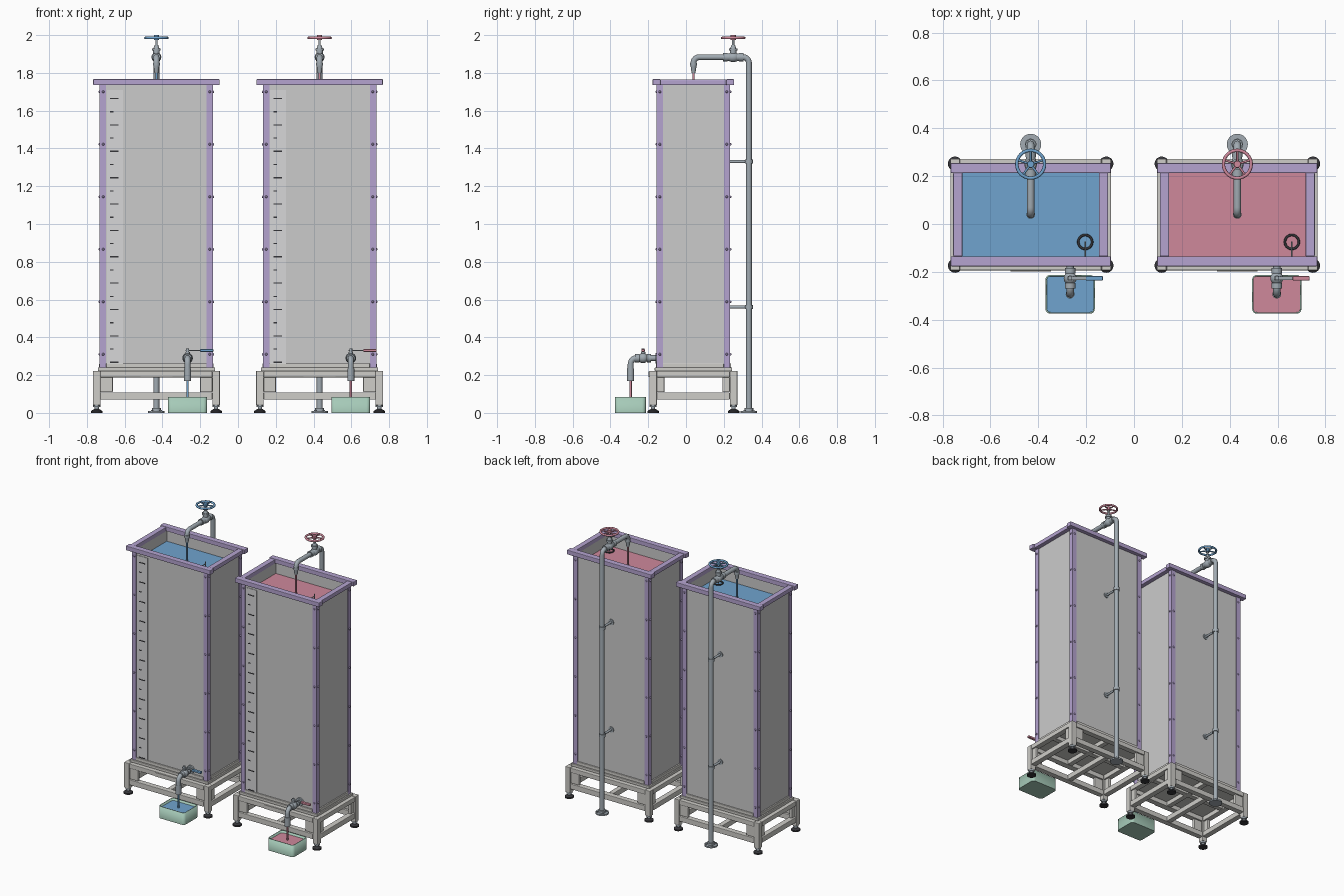
import bpy, bmesh, math
from mathutils import Vector, Matrix

if "Cube" in bpy.data.objects:
    bpy.data.objects.remove(bpy.data.objects["Cube"])

def mat(name, r, g, b):
    m = bpy.data.materials.new(name)
    m.diffuse_color = (r, g, b, 1)
    m.use_nodes = True
    m.node_tree.nodes["Principled BSDF"].inputs["Base Color"].default_value = m.diffuse_color
    return m

PANEL = mat("panel_grey", .60, .60, .60)
FRAME = mat("frame_warm_grey", .62, .61, .58)
PURPLE = mat("lavender", .46, .37, .63)
STEEL = mat("pipe_steel", .36, .41, .45)
DARK = mat("dark_rubber", .035, .035, .04)
STRIP = mat("gauge_strip", .68, .68, .69)
BLUE = mat("blue", .16, .37, .62)
PINK = mat("pink", .62, .25, .33)
GREEN = mat("bucket_green", .38, .59, .48)

def finish(bm, name, m, smooth=False):
    bmesh.ops.recalc_face_normals(bm, faces=bm.faces)
    me = bpy.data.meshes.new(name)
    bm.to_mesh(me)
    bm.free()
    o = bpy.data.objects.new(name, me)
    bpy.context.collection.objects.link(o)
    me.materials.append(m)
    if smooth:
        bpy.context.view_layer.objects.active = o
        bpy.ops.object.select_all(action='DESELECT')
        o.select_set(True)
        bpy.ops.object.shade_smooth_by_angle(angle=math.radians(40))
    return o

def add_box(bm, x0, x1, y0, y1, z0, z1):
    M = Matrix.Translation(((x0 + x1) / 2, (y0 + y1) / 2, (z0 + z1) / 2)) @ \
        Matrix.Diagonal((abs(x1 - x0), abs(y1 - y0), abs(z1 - z0), 1))
    bmesh.ops.create_cube(bm, size=1, matrix=M)

def boxes(name, m, lst, bevel=0):
    bm = bmesh.new()
    for b in lst:
        add_box(bm, *b)
    if bevel:
        bmesh.ops.bevel(bm, geom=bm.edges[:], offset=bevel, segments=2, affect='EDGES', profile=.5)
    return finish(bm, name, m)

def add_cyl(bm, p, q, r, r2=None, n=24):
    p, q = Vector(p), Vector(q)
    d = q - p
    M = Matrix.Translation((p + q) / 2) @ d.to_track_quat('Z', 'Y').to_matrix().to_4x4()
    bmesh.ops.create_cone(bm, cap_ends=True, segments=n, radius1=r,
                          radius2=r if r2 is None else r2, depth=d.length, matrix=M)

def cyls(name, m, lst, n=24):
    bm = bmesh.new()
    for c in lst:
        add_cyl(bm, *c, n=n)
    return finish(bm, name, m, True)

def sphere(name, m, c, r, s=(1, 1, 1)):
    bm = bmesh.new()
    bmesh.ops.create_uvsphere(bm, u_segments=20, v_segments=12, radius=r,
                              matrix=Matrix.Translation(c) @ Matrix.Diagonal((*s, 1)))
    return finish(bm, name, m, True)

def torus(name, m, c, R, r):
    bm = bmesh.new()
    N, K = 40, 10
    v = [[bm.verts.new((c[0] + (R + r * math.cos(b)) * math.cos(a), c[1] + (R + r * math.cos(b)) * math.sin(a),
                        c[2] + r * math.sin(b))) for b in [j * math.tau / K for j in range(K)]]
         for a in [i * math.tau / N for i in range(N)]]
    for i in range(N):
        for j in range(K):
            bm.faces.new((v[i][j], v[(i + 1) % N][j], v[(i + 1) % N][(j + 1) % K], v[i][(j + 1) % K]))
    return finish(bm, name, m, True)

def pipe(name, m, x, yz, r, fillet, n=16):
    """Round tube in a plane of constant x, with filleted corners."""
    P = [Vector(p) for p in yz]
    pts = [P[0]]
    for a, b, c in zip(P, P[1:], P[2:]):
        s, e = b + (a - b).normalized() * fillet, b + (c - b).normalized() * fillet
        ctr = s + e - b
        for i in range(9):
            t = i / 8 * math.pi / 2
            pts.append(ctr + (s - ctr) * math.cos(t) + (e - ctr) * math.sin(t))
    pts.append(P[-1])
    bm = bmesh.new()
    rings = []
    for i, p in enumerate(pts):
        t = (pts[min(i + 1, len(pts) - 1)] - pts[max(i - 1, 0)]).normalized()
        rings.append([bm.verts.new((x + r * math.cos(k * math.tau / n), p.x - t.y * r * math.sin(k * math.tau / n),
                                    p.y + t.x * r * math.sin(k * math.tau / n))) for k in range(n)])
    for a, b in zip(rings, rings[1:]):
        for k in range(n):
            bm.faces.new((a[k], a[(k + 1) % n], b[(k + 1) % n], b[k]))
    bm.faces.new(rings[0])
    bm.faces.new(rings[-1])
    return finish(bm, name, m, True)

def rounded_box(name, m, c, sx, sy, z0, z1, rad, open_top=False):
    bm = bmesh.new()
    add_box(bm, c[0] - sx, c[0] + sx, c[1] - sy, c[1] + sy, z0, z1)
    ed = [e for e in bm.edges if abs(e.verts[0].co.z - e.verts[1].co.z) > .001]
    bmesh.ops.bevel(bm, geom=ed, offset=rad, segments=5, affect='EDGES', profile=.5)
    if open_top:
        bmesh.ops.delete(bm, geom=[f for f in bm.faces if all(v.co.z > z1 - 1e-4 for v in f.verts)], context='FACES')
    return finish(bm, name, m, True)

CY, HX, HY, WATER = .039, .30, .195, 1.66

def tank(X, col, tag):
    nm = lambda s: tag + "_" + s
    S = [(sx, sy) for sx in (-1, 1) for sy in (-1, 1)]
    px, py = HX - .006, HY - .006
    # tank walls, floor and liquid
    boxes(nm("tank_walls"), PANEL,
          [(X + s * (px - .006), X + s * px, CY - py, CY + py, .235, 1.74) for s in (-1, 1)] +
          [(X - px, X + px, CY + s * (py - .006), CY + s * py, .235, 1.74) for s in (-1, 1)] +
          [(X - px, X + px, CY - py, CY + py, .225, .24)])
    boxes(nm("tank_liquid"), col, [(X - px + .006, X + px - .006, CY - py + .006, CY + py - .006, .24, WATER)])
    # corner angle posts with rivets
    L, riv = [], []
    for sx, sy in S:
        x, y = X + sx * HX, CY + sy * HY
        L += [(x, x - sx * .034, y, y - sy * .006, .24, 1.737), (x, x - sx * .006, y, y - sy * .034, .24, 1.737)]
        for i in range(6):
            z = .31 + i * .278
            riv += [((x, y - sy * .018, z), (x + sx * .006, y - sy * .018, z), .007, .004),
                    ((x - sx * .018, y, z), (x - sx * .018, y + sy * .006, z), .007, .004)]
    boxes(nm("corner_posts"), PURPLE, L)
    cyls(nm("post_rivets"), PURPLE, riv, 10)
    # top rim
    boxes(nm("top_rim"), PURPLE,
          [(X - .335, X + .335, CY + s * .174, CY + s * .216, 1.735, 1.767) for s in (-1, 1)] +
          [(X + s * .285, X + s * .324, CY - .175, CY + .175, 1.735, 1.765) for s in (-1, 1)], .004)
    # bottom flange of the tank
    boxes(nm("tank_skirt"), FRAME, [(X - .31, X + .31, CY - .205, CY + .205, .222, .24)] +
          [(X - .266, X + .266, CY + s * .188, CY + s * .199, .24, .262) for s in (-1, 1)] +
          [(X + s * .29, X + s * .303, CY - .161, CY + .161, .24, .262) for s in (-1, 1)], .003)
    # base frame: legs, rails, cross members, gussets
    fx, fy, w = .336, .233, .04
    F = []
    for sx, sy in S:
        x, y = X + sx * fx, CY + sy * fy
        F += [(x, x - sx * w, y, y - sy * w, .04, .223),
              (x - sx * w, x - sx * .105, y - sy * .008, y - sy * .03, .11, .19),
              (x - sx * .008, x - sx * .03, y - sy * w, y - sy * .08, .11, .19)]
    for z0, z1 in ((.188, .222), (.07, .108)):
        F += [(X - fx + w, X + fx - w, CY + s * fy, CY + s * (fy - w), z0, z1) for s in (-1, 1)]
        F += [(X + s * fx, X + s * (fx - w), CY - fy + w, CY + fy - w, z0, z1) for s in (-1, 1)]
        F += [(X - .018, X + .018, CY - fy + w, CY + fy - w, z0, z1)]
    F += [(X - fx + w, X + fx - w, CY - .018, CY + .018, .19, .22)]
    boxes(nm("base_frame"), FRAME, F, .004)
    boxes(nm("name_plate"), FRAME, [(X - .085, X + .085, CY - fy - .005, CY - fy, .19, .218)])
    # levelling feet
    st, ft = [], []
    for sx, sy in S:
        x, y = X + sx * (fx - .02), CY + sy * (fy - .02)
        st += [((x, y, .01), (x, y, .045), .011), ((x, y, .03), (x, y, .042), .019)]
        ft += [((x, y, 0), (x, y, .01), .03), ((x, y, .01), (x, y, .02), .03, .014)]
    cyls(nm("foot_stems"), STEEL, st)
    cyls(nm("feet"), DARK, ft)
    # level gauge strip and ticks
    gy = CY - py
    boxes(nm("gauge_strip"), STRIP, [(X - .262, X - .178, gy - .003, gy, .262, 1.71)])
    T = []
    for i in range(21):
        z = .268 + i * .0698
        T.append((X - .245, X - (.2 if i % 2 == 0 else .226), gy - .005, gy - .002, z - .003, z + .003))
    boxes(nm("gauge_ticks"), DARK, T)
    # float ring with guide rod
    rx, ry = X + .228, -.075
    torus(nm("float_ring"), DARK, (rx, ry, WATER + .004), .029, .005)
    cyls(nm("float_rod"), STEEL, [((rx, ry, WATER - .01), (rx, ry, 1.765), .003),
                                  ((rx, ry, 1.75), (rx, -.14, 1.75), .003)], 10)
    # supply pipe at the back
    sy, sz, ny = .333, 1.883, .04
    pipe(nm("supply_pipe"), STEEL, X, [(sy, .005), (sy, sz), (ny, sz), (ny, 1.85)], .0155, .03)
    cyls(nm("supply_flange"), STEEL, [((X, sy, 0), (X, sy, .01), .044), ((X, sy, .01), (X, sy, .025), .024)] +
         [((X + .033 * math.cos(a), sy + .033 * math.sin(a), .009), (X + .033 * math.cos(a), sy + .033 * math.sin(a), .016), .006)
          for a in [math.pi / 4 + k * math.pi / 2 for k in range(4)]])
    cyls(nm("spout_nozzle"), STEEL, [((X, ny, 1.853), (X, ny, 1.838), .018), ((X, ny, 1.84), (X, ny, 1.80), .0165, .010)])
    cyls(nm("inlet_stream"), col, [((X, ny, 1.805), (X, ny, WATER - .01), .006)], 12)
    for z in (1.33, .56):
        cyls(nm("pipe_bracket"), STEEL, [((X, CY + py - .002, z), (X, sy, z), .008), ((X, CY + py, z), (X, CY + py + .006, z), .02),
                                         ((X, sy, z - .011), (X, sy, z + .011), .021)])
    # hand wheel valve
    vy = .25
    sphere(nm("supply_valve_body"), STEEL, (X, vy, sz), .026, (1, 1.3, 1))
    cyls(nm("supply_valve_parts"), STEEL,
         [((X, vy - .055, sz), (X, vy - .03, sz), .022), ((X, vy + .03, sz), (X, vy + .055, sz), .022),
          ((X, vy - .035, sz), (X, vy + .035, sz), .02),
          ((X, vy, sz), (X, vy, 1.925), .017), ((X, vy, 1.918), (X, vy, 1.93), .023),
          ((X, vy, 1.93), (X, vy, 1.947), .016, .010), ((X, vy, 1.94), (X, vy, 1.995), .006)])
    torus(nm("hand_wheel"), col, (X, vy, 1.985), .058, .007)
    cyls(nm("wheel_spokes"), col, [((X, vy, 1.975), (X, vy, 2.0), .014)] +
         [((X, vy, 1.985), (X + .058 * math.cos(a), vy + .058 * math.sin(a), 1.985), .0045)
          for a in [math.pi / 2 + k * math.tau / 5 for k in range(5)]], 16)
    # drain tap
    dx, dz, dy, hy = X + .165, .29, -.293, -.227
    pipe(nm("drain_pipe"), STEEL, dx, [(CY - py + .004, dz), (dy, dz), (dy, .17)], .0155, .032)
    sphere(nm("drain_valve_body"), STEEL, (dx, hy, dz), .027)
    cyls(nm("drain_valve_parts"), STEEL,
         [((dx, CY - py, dz), (dx, CY - py - .012, dz), .028), ((dx, hy + .042, dz), (dx, hy + .02, dz), .022),
          ((dx, hy - .042, dz), (dx, hy - .02, dz), .022), ((dx, dy, .235), (dx, dy, .168), .0185),
          ((dx, hy, dz), (dx, hy, .323), .012), ((dx, hy, .32), (dx, hy, .342), .008)])
    boxes(nm("drain_lever"), STEEL, [(dx - .012, dx + .075, hy - .007, hy + .007, .327, .334)])
    boxes(nm("lever_grip"), col, [(dx + .066, dx + .137, hy - .0095, hy + .0095, .323, .338)], .004)
    cyls(nm("drain_stream"), col, [((dx, dy, .175), (dx, dy, .06), .006)], 12)
    # catch bucket
    c = (dx, -.294)
    b = rounded_box(nm("bucket"), GREEN, c, .103, .081, 0, .085, .02, True)
    sol = b.modifiers.new("thickness", 'SOLIDIFY')
    sol.thickness, sol.offset = .006, -1
    rounded_box(nm("bucket_liquid"), col, c, .098, .076, .006, .068, .016)

tank(-.432, BLUE, "left")
tank(.432, PINK, "right")
